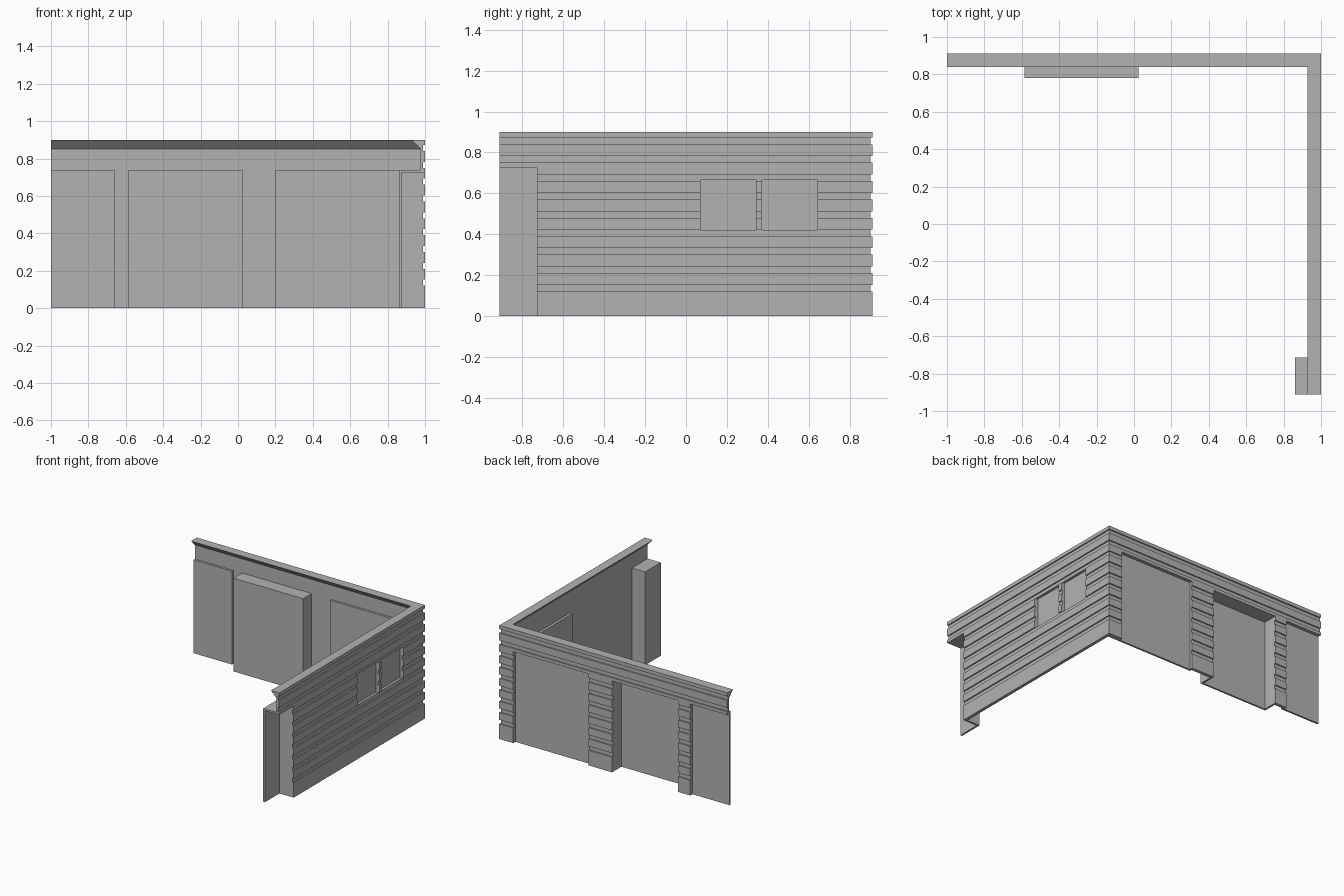
import bpy, bmesh

if "Cube" in bpy.data.objects:
    bpy.data.objects.remove(bpy.data.objects["Cube"], do_unlink=True)

Y = 0.912       # half depth of the plan
T = 0.015       # shell thickness of the niches
FAR = 1.2       # cutters run past the outside of the walls

grey = bpy.data.materials.new("plain grey")
grey.use_nodes = True
grey.diffuse_color = (0.45, 0.45, 0.45, 1)
grey.node_tree.nodes["Principled BSDF"].inputs["Base Color"].default_value = grey.diffuse_color


def make_object(name, bm):
    bmesh.ops.recalc_face_normals(bm, faces=bm.faces)
    mesh = bpy.data.meshes.new(name)
    bm.to_mesh(mesh)
    bm.free()
    mesh.materials.append(grey)
    obj = bpy.data.objects.new(name, mesh)
    bpy.context.collection.objects.link(obj)
    return obj


def box(name, xs, ys, zs):
    bm = bmesh.new()
    bmesh.ops.create_cube(bm, size=1)
    for v in bm.verts:
        for axis, (lo, hi) in enumerate((xs, ys, zs)):
            v.co[axis] = lo if v.co[axis] < 0 else hi
    return make_object(name, bm)


def cut(obj, cutters):
    for c in cutters:
        mod = obj.modifiers.new("opening", 'BOOLEAN')
        mod.operation, mod.solver, mod.object = 'DIFFERENCE', 'EXACT', c
    bpy.context.view_layer.update()
    evaluated = obj.evaluated_get(bpy.context.evaluated_depsgraph_get())
    mesh = bpy.data.meshes.new_from_object(evaluated)
    obj.modifiers.clear()
    obj.data = mesh


# Wall section as (depth from outside, height): boards outside, flared crown inside
profile = [(0, 0)]
for i in range(9):
    z = 0.12 + 0.09 * i
    profile += [(0, z), (0.01, z), (0.01, z + 0.032), (0, z + 0.032)]
profile += [(0, 0.9), (0.072, 0.9), (0.025, 0.852), (0.025, 0)]

# Sweep the section round the mitred corner
bm = bmesh.new()
rings = [[bm.verts.new((-1, Y - d, z)) for d, z in profile],
         [bm.verts.new((1 - d, Y - d, z)) for d, z in profile],
         [bm.verts.new((1 - d, -Y, z)) for d, z in profile]]
for a, b in zip(rings, rings[1:]):
    for i in range(len(profile)):
        j = (i + 1) % len(profile)
        bm.faces.new((a[i], a[j], b[j], b[i]))
bm.faces.new(rings[0])
bm.faces.new(rings[2])
walls = make_object("boarded_walls", bm)

wall_cutters = []


def niche(name, xs, ys, zs, openings):
    """A block on the inside of the wall, hollowed from the outside."""
    shell = box(name, xs, ys, zs)
    cutters = [box(name + "_cutter", *o) for o in openings]
    for c in cutters:
        c.hide_render = True
    cut(shell, cutters)
    wall_cutters.extend(cutters)


# Door niches in the back wall: shell span, opening span, inner face
HEIGHT = 0.74
for name, span, hole, front in (
        ("right_door_niche", (-1, -0.66), (-FAR, -0.66 - T), 0.87),
        ("middle_door_niche", (-0.585, 0.025), (-0.585 + T, 0.025 - T), 0.78),
        ("left_door_niche", (0.2, 0.98), (0.2 + T, 0.877), 0.87)):
    niche(name, span, (front, Y - 0.015), (0, HEIGHT),
          [(hole, (front + T, FAR), (-0.1, HEIGHT - T))])

# Deep niche at the front end of the side wall
niche("end_niche", (0.86, 0.985), (-Y, -0.715), (0, HEIGHT),
      [((0.86 + T, FAR), (-FAR, -0.715 - T), (-0.1, HEIGHT - T))])

# Pair of blind windows in the side wall
niche("window_niche", (0.955, 0.985), (0.057, 0.658), (0.405, 0.68),
      [((0.97, FAR), ys, (0.42, 0.665)) for ys in ((0.072, 0.342), (0.373, 0.643))])

cut(walls, wall_cutters)
for c in wall_cutters:
    bpy.data.objects.remove(c, do_unlink=True)
